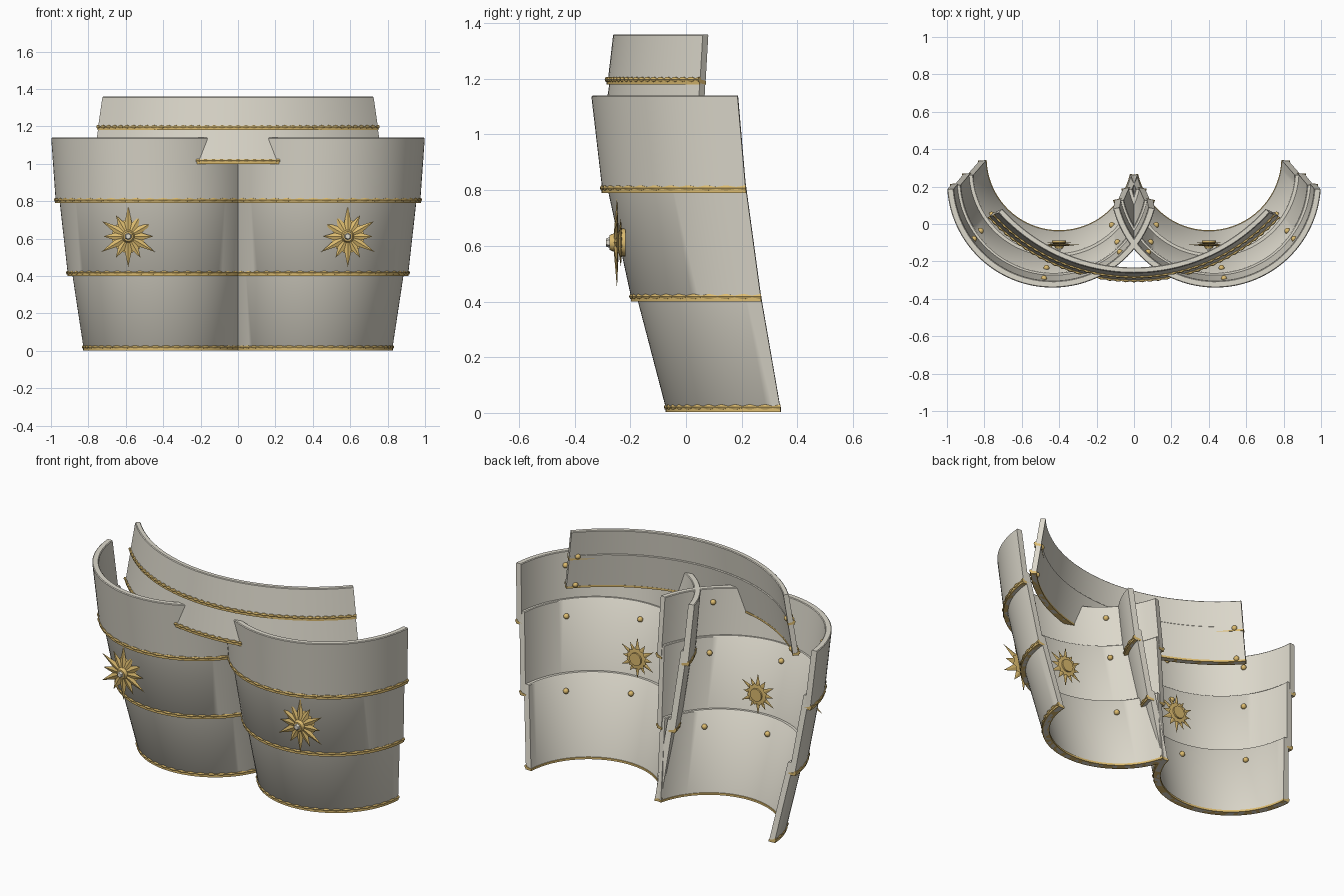
import bpy, bmesh, math
from mathutils import Vector, Matrix

if "Cube" in bpy.data.objects:
    bpy.data.objects.remove(bpy.data.objects["Cube"])


def material(name, color):
    m = bpy.data.materials.new(name)
    m.diffuse_color = color
    m.use_nodes = True
    m.node_tree.nodes["Principled BSDF"].inputs["Base Color"].default_value = m.diffuse_color
    return m


STEEL = material("pale_steel", (0.72, 0.69, 0.60, 1))
GOLD = material("gold", (0.72, 0.50, 0.16, 1))


def finish(name, bm, mat, mirror=False, angle=35):
    bmesh.ops.recalc_face_normals(bm, faces=bm.faces)
    me = bpy.data.meshes.new(name)
    bm.to_mesh(me)
    bm.free()
    ob = bpy.data.objects.new(name, me)
    bpy.context.collection.objects.link(ob)
    me.materials.append(mat)
    if mirror:
        ob.modifiers.new("mirror", 'MIRROR').use_mirror_merge = False
    bpy.ops.object.select_all(action='DESELECT')
    ob.select_set(True)
    bpy.context.view_layer.objects.active = ob
    bpy.ops.object.shade_smooth_by_angle(angle=math.radians(angle))
    return ob


def sweep(name, sections, mat, mirror):
    """Join equal-sized closed sections into one capped solid."""
    bm = bmesh.new()
    rows = [[bm.verts.new(p) for p in s] for s in sections]
    n = len(rows[0])
    for a, b in zip(rows, rows[1:]):
        for j in range(n):
            k = (j + 1) % n
            bm.faces.new((a[j], a[k], b[k], b[j]))
    bm.faces.new(rows[0])
    bm.faces.new(rows[-1])
    return finish(name, bm, mat, mirror)


class Ring:
    """Horizontal arc through the front (-y), ended at given y values."""
    def __init__(self, z, cx, cy, r, y_out, y_in):
        self.z, self.cx, self.cy, self.r = z, cx, cy, r
        self.a0 = math.pi + math.asin((cy - y_out) / r)
        self.a1 = 2 * math.pi - math.asin((cy - y_in) / r)

    def at(self, t, inset=0.0, dz=0.0):
        a = self.a0 + (self.a1 - self.a0) * t
        r = self.r - inset
        return Vector((self.cx + r * math.cos(a), self.cy + r * math.sin(a), self.z + dz))


def shell(name, bot, top, thick, mat=STEEL, mirror=False, n=48):
    c = 0.004  # small edge chamfer
    secs = []
    for i in range(n + 1):
        t = i / n
        secs.append([bot.at(t, c), bot.at(t, 0, c), top.at(t, 0, -c), top.at(t, c),
                     top.at(t, thick - c), top.at(t, thick, -c), bot.at(t, thick, c),
                     bot.at(t, thick - c)])
    return sweep(name, secs, mat, mirror)


def trim(name, ring, thick, mirror=False, waves=22):
    # gold binding wrapped round the lower edge
    secs = []
    for i in range(49):
        t = i / 48
        secs.append([ring.at(t, -.003, 0), ring.at(t, -.003, .02),
                     ring.at(t, thick + .002, .012), ring.at(t, thick + .002, 0)])
    sweep(name + "_binding", secs, GOLD, mirror)
    # beaded cord along its face
    secs, n = [], waves * 6
    for i in range(n + 1):
        t = i / n
        r = .0075 + .003 * math.cos(2 * math.pi * waves * t)
        secs.append([ring.at(t, -.002 - r * .8 * math.cos(k * math.pi / 3),
                             .018 + r * math.sin(k * math.pi / 3)) for k in range(6)])
    sweep(name + "_cord", secs, GOLD, mirror)


def rivets(name, points, mirror=True):
    bm = bmesh.new()
    for p in points:
        bmesh.ops.create_uvsphere(bm, u_segments=12, v_segments=8, radius=.016,
                                  matrix=Matrix.Translation(p))
    finish(name, bm, GOLD, mirror, 60)


# Thigh plates: three overlapping lames per side (modelled at -x, mirrored)
T = .035
lames = {
    "upper": (Ring(.79, -.43, .245, .545, .215, .13), Ring(1.14, -.435, .225, .565, .185, .08)),
    "middle": (Ring(.40, -.42, .295, .49, .27, .19), Ring(.87, -.43, .237, .532, .207, .12)),
    "lower": (Ring(.003, -.40, .355, .425, .34, .26), Ring(.47, -.42, .285, .475, .26, .18)),
}
for key, (bot, top) in lames.items():
    shell(f"thigh_{key}_lame", bot, top, T, mirror=True)
    trim(f"thigh_{key}_trim", bot, T, mirror=True)

# Rivets on the inner faces
for key, z, shift in (("upper", 1.06, .038), ("middle", .78, .04), ("lower", .38, .04)):
    bot, top = lames[key]
    f = (z - bot.z) / (top.z - bot.z)
    rivets(f"{key}_rivets", [bot.at(t, shift).lerp(top.at(t, shift), f) for t in (.2, .5, .8)])


# Waist bands: two shallow arcs across the front
def band_ring(z, half, front, end):
    h = end - front
    r = (half * half + h * h) / (2 * h)
    return Ring(z, 0, front + r, r, end, end)


for key, bot, top in (
        ("upper", band_ring(1.18, .75, -.282, .05), band_ring(1.36, .725, -.262, .06)),
        ("lower", band_ring(1.0, .775, -.302, .04), band_ring(1.21, .745, -.272, .05))):
    shell(f"waist_{key}_band", bot, top, .03)
    trim(f"waist_{key}_trim", bot, .03, waves=40)
    rivets(f"waist_{key}_rivets", [bot.at(.03, .03, .02)])


# Star ornaments: spiky rosette, backing disc, domed boss and hex stud
def star(name, center, s):
    bm = bmesh.new()
    for layer, (y, rot, long) in enumerate(((-.008, 0, .165), (.006, math.pi / 12, .145))):
        n = 12
        ring = []
        for i in range(2 * n):
            a = rot + math.pi * i / n + math.pi / 2
            r = .075 if i % 2 else (long if i % 4 == 0 else long * .8)
            if layer and i % 2 == 0:
                r = .09
            ring.append(bm.verts.new((r * math.cos(a), y, r * math.sin(a))))
        front = bm.verts.new((0, y - .014, 0))
        back = bm.verts.new((0, y + .008, 0))
        for i in range(2 * n):
            a, b = ring[i], ring[(i + 1) % (2 * n)]
            bm.faces.new((a, b, front))
            bm.faces.new((b, a, back))
    turn = Matrix.Rotation(math.pi / 2, 4, 'X')
    for r1, r2, depth, y in ((.05, .05, .02, .012), (.036, .026, .022, -.024)):
        bmesh.ops.create_cone(bm, cap_ends=True, segments=20, radius1=r1, radius2=r2,
                              depth=depth, matrix=Matrix.Translation((0, y, 0)) @ turn)
    place = Matrix.Translation(center) @ Matrix.Scale(s, 4)
    bm.transform(place)
    finish(name, bm, GOLD, True, 20)
    bm = bmesh.new()
    bmesh.ops.create_cone(bm, cap_ends=True, segments=6, radius1=.02, radius2=.014, depth=.016,
                          matrix=Matrix.Translation((0, -.04, 0)) @ turn)
    bm.transform(place)
    finish(name + "_stud", bm, STEEL, True, 20)


star("front_star", (-.587, -.24, .612), 1.0)
star("inner_star", (-.40, -.105, .612), .75)
